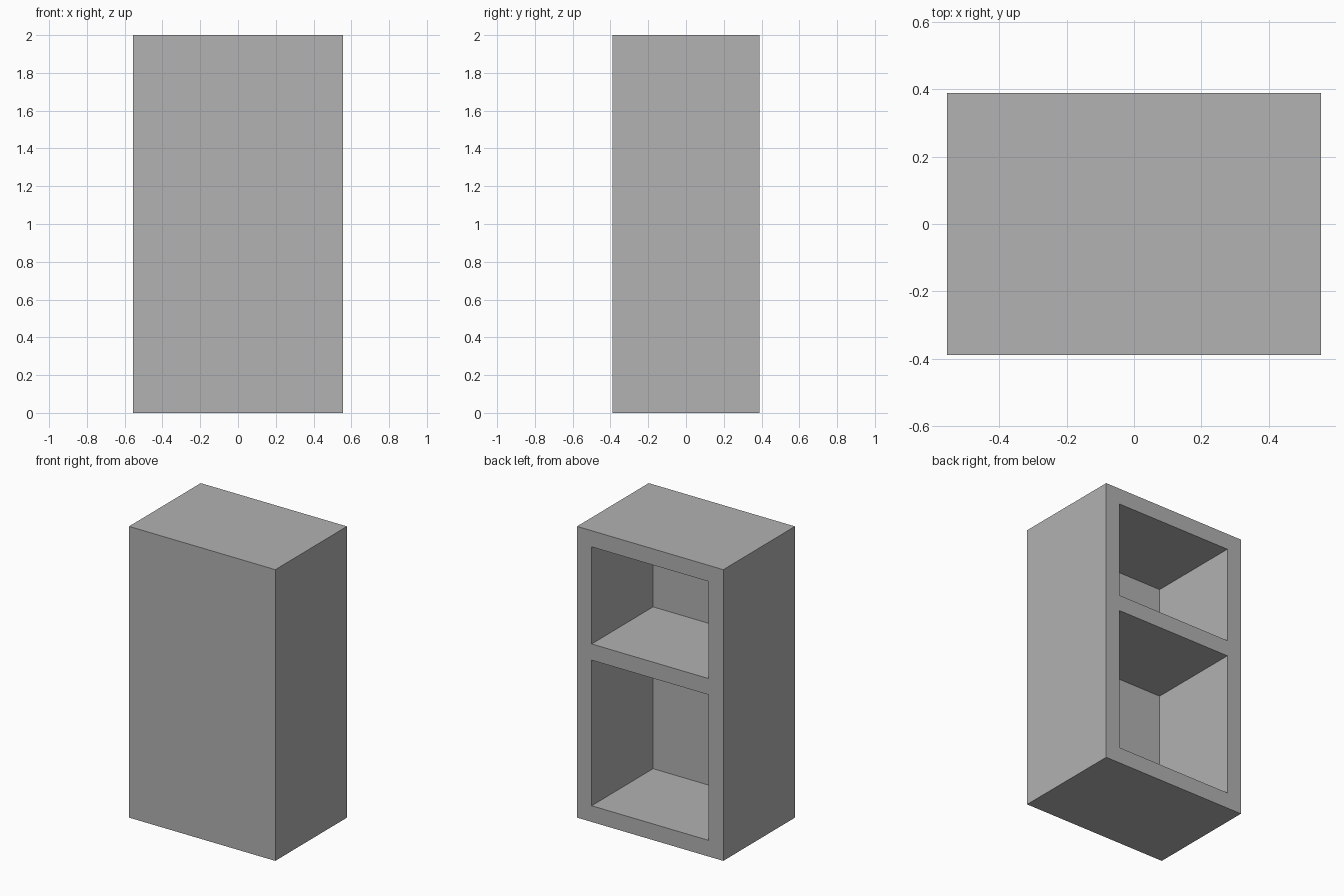
import bpy

if "Cube" in bpy.data.objects:
    bpy.data.objects.remove(bpy.data.objects["Cube"], do_unlink=True)

T = 1 / 9                                # board thickness
W, D, H = 10 * T, 7 * T, 18 * T          # overall size

grey = bpy.data.materials.new("plain_grey")
grey.use_nodes = True
colour = (0.445, 0.445, 0.445, 1)
grey.diffuse_color = colour
for node in grey.node_tree.nodes:
    if node.type == "BSDF_PRINCIPLED":
        node.inputs["Base Color"].default_value = colour


def box(name, low, high):
    """Axis-aligned box between two corners."""
    centre = [(a + b) / 2 for a, b in zip(low, high)]
    bpy.ops.mesh.primitive_cube_add(size=1, location=centre)
    obj = bpy.context.object
    obj.name = name
    obj.scale = [b - a for a, b in zip(low, high)]
    bpy.ops.object.transform_apply(location=True, rotation=False, scale=True)
    obj.data.materials.append(grey)
    return obj


# Cabinet body
cabinet = box("cabinet", (-W / 2, -D / 2, 0), (W / 2, D / 2, H))

# Two compartments open at the back, with a shelf left between them
for name, bottom, top in (("lower", T, 10 * T), ("upper", 11 * T, 17 * T)):
    cutter = box(name + "_compartment_cutter",
                 (-W / 2 + T, -D / 2 + T, bottom),
                 (W / 2 - T, D / 2 + T, top))
    cutter.hide_render = True
    mod = cabinet.modifiers.new(name + "_compartment", "BOOLEAN")
    mod.operation = "DIFFERENCE"
    mod.solver = "EXACT"
    mod.object = cutter
    bpy.context.view_layer.objects.active = cabinet
    bpy.ops.object.modifier_apply(modifier=mod.name)
    bpy.data.objects.remove(cutter, do_unlink=True)
